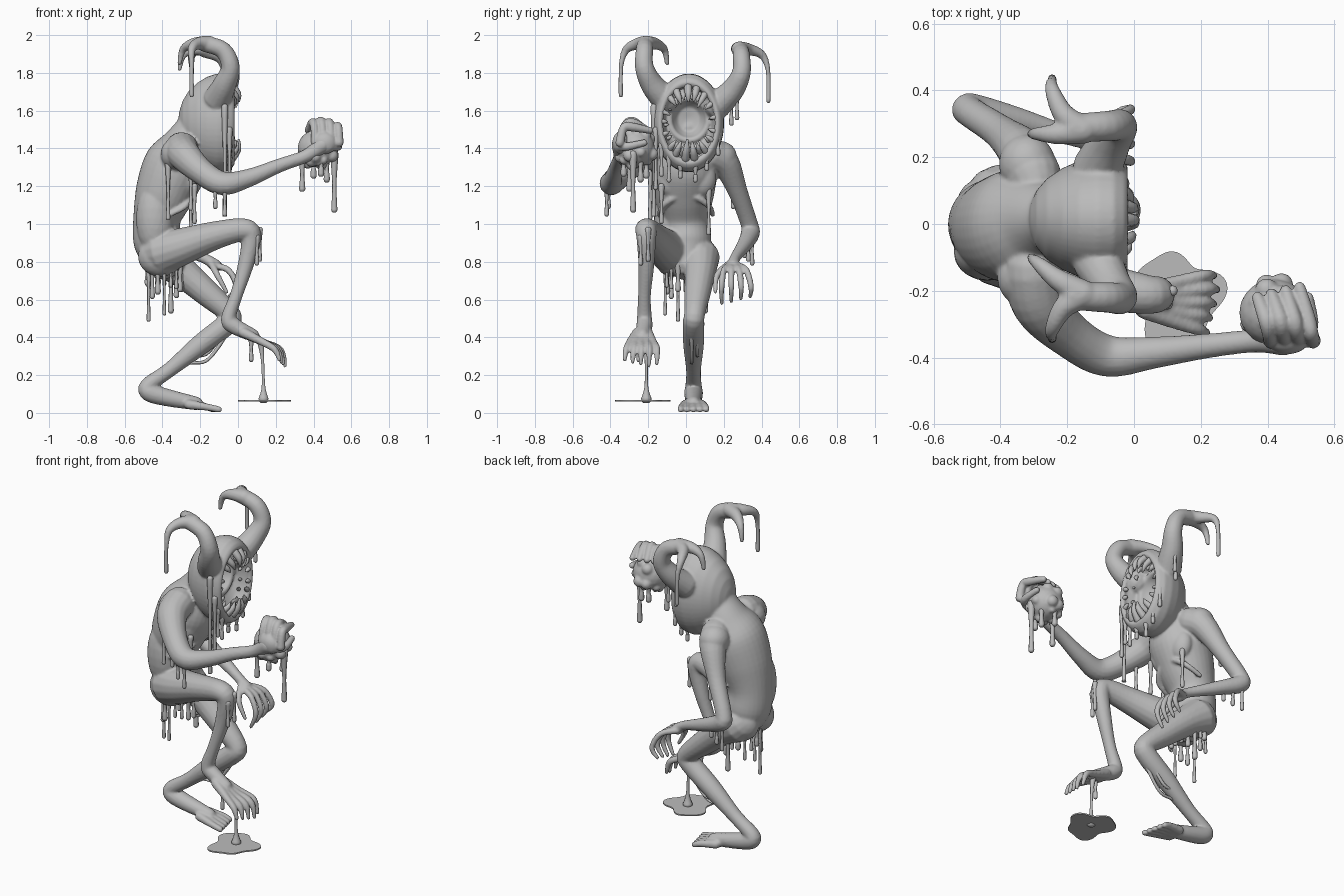
import bpy, bmesh, math, random
from mathutils import Vector, Matrix

random.seed(4)
if "Cube" in bpy.data.objects:
    bpy.data.objects.remove(bpy.data.objects["Cube"])

clay = bpy.data.materials.new("grey_clay")
clay.use_nodes = True
clay.diffuse_color = (0.5, 0.5, 0.5, 1)
clay.node_tree.nodes["Principled BSDF"].inputs["Base Color"].default_value = (0.5, 0.5, 0.5, 1)


def catmull(a, b, c, d, t):
    return 0.5 * (2 * b + (c - a) * t + (2 * a - 5 * b + 4 * c - d) * t * t
                  + (3 * b - a - 3 * c + d) * t ** 3)


def bridge(bm, rings):
    """Skin a list of vertex rings and cap both ends."""
    count = len(rings[0])
    for low, high in zip(rings, rings[1:]):
        for i in range(count):
            j = (i + 1) % count
            bm.faces.new((low[i], low[j], high[j], high[i]))
    bm.faces.new(rings[0][::-1])
    bm.faces.new(rings[-1])


def tube(bm, points, wide=1.0, sides=16, steps=5):
    """Round-ended tube through (x, y, z, radius); wide stretches it sideways."""
    pts = [Vector(p) for p in points]
    pts = [pts[0]] + pts + [pts[-1]]
    path = []
    for k in range(len(pts) - 3):
        path += [catmull(*pts[k:k + 4], s / steps) for s in range(steps)]
    path.append(pts[-1])
    # rounded caps
    for end in (0, -1):
        inner = path[1] if end == 0 else path[-2]
        tip, radius = path[end].xyz, path[end].w
        away = (tip - inner.xyz).normalized() * radius
        extra = [Vector((*(tip + away * f), radius * g)) for f, g in ((.5, .85), (.85, .5))]
        path = extra[::-1] + path if end == 0 else path + extra
    rings, side = [], Vector((0, 1, 0.05))
    for i, p in enumerate(path):
        along = (path[min(i + 1, len(path) - 1)].xyz - path[max(i - 1, 0)].xyz).normalized()
        side = (side - along * side.dot(along)).normalized()
        other = along.cross(side)
        ring = []
        for s in range(sides):
            a = math.tau * s / sides
            ring.append(bm.verts.new(p.xyz + side * (math.cos(a) * p.w * wide) + other * (math.sin(a) * p.w)))
        rings.append(ring)
    bridge(bm, rings)


def ball(bm, centre, radii):
    matrix = Matrix.Translation(centre) @ Matrix.Diagonal((*radii, 1))
    bmesh.ops.create_icosphere(bm, subdivisions=3, radius=1, matrix=matrix)


def finish(bm, name, voxel=0, smoothing=4):
    bmesh.ops.recalc_face_normals(bm, faces=bm.faces)
    mesh = bpy.data.meshes.new(name)
    bm.to_mesh(mesh)
    bm.free()
    mesh.materials.append(clay)
    mesh.shade_smooth()
    obj = bpy.data.objects.new(name, mesh)
    bpy.context.collection.objects.link(obj)
    if voxel:
        remesh = obj.modifiers.new("fuse", "REMESH")
        remesh.mode, remesh.voxel_size, remesh.use_smooth_shade = "VOXEL", voxel, True
        soften = obj.modifiers.new("soften", "SMOOTH")
        soften.factor, soften.iterations = 0.5, smoothing
    return obj


# fused flesh: torso, limbs and head
body = bmesh.new()
tube(body, [(-.38, 0, .8, .1), (-.42, 0, .9, .13), (-.43, -.005, 1.02, .125), (-.39, -.01, 1.16, .155),
            (-.33, -.005, 1.31, .168), (-.28, .01, 1.42, .125), (-.25, .01, 1.5, .09)], wide=1.03, sides=32)
for y in (-.08, .065):
    ball(body, (-.41, y, .83), (.12, .085, .11))
    ball(body, (-.27, y + .01, 1.24), (.06, .085, .1))
ball(body, (-.44, -.085, 1.03), (.1, .085, .2))
# shoulders
ball(body, (-.32, .18, 1.355), (.085, .09, .085))
ball(body, (-.32, -.16, 1.37), (.09, .09, .09))
# vertebrae and the rib arch
for k in range(9):
    ball(body, (-.533 + .0025 * (k - 3) ** 2, -.02, .86 + .052 * k), (.022, .028, .024))
for side in (-1, 1):
    tube(body, [(-.25, side * .01, 1.155, .014), (-.25, side * .07, 1.135, .018), (-.285, side * .125, 1.09, .016),
                (-.36, side * .14, 1.05, .014)], sides=10)

# head: a turned shell with a hollow mouth facing +x, and a rounder throat
outer = [(-.317, .01), (-.31, .045), (-.292, .085), (-.26, .122), (-.215, .152), (-.165, .174), (-.11, .187),
         (-.06, .184), (-.028, .168), (-.015, .152), (-.03, .136), (-.05, .14), (-.09, .127)]
throat = [(-.125, .12), (-.105, .108), (-.112, .09), (-.135, .08), (-.165, .06), (-.175, .01)]
rings = []
for line, stretch, z in ((outer, 1.4, 1.535), (throat, 1.1, 1.555)):
    for x, r in line:
        turn = [math.tau * s / 48 for s in range(48)]
        rings.append([body.verts.new((x, .015 + r * math.cos(a), z + stretch * r * math.sin(a))) for a in turn])
bridge(body, rings)

# arms
tube(body, [(-.3, -.14, 1.4, .09), (-.28, -.24, 1.36, .085), (-.19, -.335, 1.275, .068), (-.08, -.395, 1.215, .063),
            (.06, -.385, 1.245, .048), (.22, -.365, 1.31, .037), (.36, -.35, 1.36, .035), (.45, -.35, 1.42, .045)])
tube(body, [(-.3, .14, 1.37, .085), (-.33, .21, 1.32, .075), (-.4, .275, 1.17, .052), (-.49, .335, 1.0, .046),
            (-.48, .34, .95, .05), (-.35, .31, .89, .04), (-.18, .26, .82, .028), (-.12, .25, .78, .034)])

# hanging claw hand
for k in range(4):
    y = .2 + .04 * k
    tube(body, [(-.13, .23 + .014 * k, .78, .02), (-.05, y, .755, .017), (-.01, y + .012 * (k - 1), .67, .016),
                (-.045, y + .01 * k - .01, .58 + .012 * k, .011)], sides=10)
tube(body, [(-.14, .23, .79, .02), (-.11, .165, .73, .017), (-.06, .155, .64, .011)], sides=10)

# legs
tube(body, [(-.4, -.07, .85, .12), (-.3, -.12, .88, .1), (-.12, -.18, .94, .075), (.03, -.21, .97, .06),
            (.07, -.21, .93, .053), (.04, -.21, .78, .042), (-.01, -.22, .62, .034), (-.05, -.22, .5, .04),
            (-.02, -.22, .46, .043), (.08, -.23, .41, .034)])
tube(body, [(-.4, .07, .82, .11), (-.3, .075, .75, .085), (-.16, .06, .63, .07), (-.04, .045, .52, .055),
            (-.06, .04, .47, .058), (-.2, .04, .36, .055), (-.36, .04, .23, .04), (-.47, .04, .15, .043),
            (-.47, .04, .11, .05), (-.37, .04, .08, .046), (-.22, .04, .05, .036)])
# toes of both feet
for k in range(5):
    spread = (k - 2) * .034
    short = .01 * abs(k - 3)
    tube(body, [(.03, -.23 + spread * .4, .425, .028), (.13, -.235 + spread * .9, .375, .021),
                (.225 - short, -.235 + spread * 1.2, .335, .018), (.25 - short, -.24 + spread * 1.25, .25 + short, .011)], sides=10)
    tube(body, [(-.26, .04 + spread * .6, .045, .027), (-.17, .04 + spread * .9, .032, .02),
                (-.1 - .008 * k, .04 + spread, .018, .017)], sides=10)


# forked, melting horns
def horn(points, left, inner=False):
    if left:
        points = [(x, .04 + 1.15 * (max(-y, .2) if inner else -y), z - .03, r) for x, y, z, r in points]
    tube(body, points)


for left in (False, True):
    horn([(-.11, -.11, 1.66, .075), (-.07, -.18, 1.74, .062), (-.04, -.22, 1.83, .05), (-.08, -.22, 1.92, .046),
          (-.18, -.215, 1.955, .043)], left)
    horn([(-.15, -.21, 1.955, .042), (-.21, -.25, 1.955, .033), (-.245, -.315, 1.925, .022),
          (-.245, -.343, 1.84, .013), (-.245, -.345, 1.68, .013)], left)
    horn([(-.15, -.21, 1.955, .042), (-.23, -.165, 1.955, .032), (-.29, -.115, 1.925, .02), (-.31, -.1, 1.85, .012)], left, True)
finish(body, "body", voxel=0.0075)

# lumpy ball gripped by the right hand
lump = bmesh.new()
ball(lump, (.42, -.265, 1.4), (.105, .1, .1))
for k in range(22):
    d = Vector([random.gauss(0, 1) for axis in range(3)]).normalized()
    ball(lump, Vector((.42, -.265, 1.395)) + d * .09, [random.uniform(.02, .035)] * 3)
finish(lump, "held_lump", voxel=0.007, smoothing=3)
grip = bmesh.new()
ball(grip, (.46, -.345, 1.43), (.065, .045, .06))
for k in range(4):
    x = .4 + .042 * k
    tube(grip, [(x + .01, -.35, 1.43, .024), (x + .005, -.33, 1.51, .022), (x - .005, -.285, 1.545 - .008 * (k - 1) ** 2, .024),
                (x - .03, -.22 + .01 * k, 1.495, .018)], sides=12)
tube(grip, [(.48, -.36, 1.41, .025), (.53, -.31, 1.41, .022), (.52, -.22, 1.43, .018)], sides=12)
finish(grip, "gripping_fingers", voxel=0.006, smoothing=3)

# teeth: long fangs above and below, short ones at the sides and deeper in
teeth = bmesh.new()
for count, radius, x, length, size in ((17, .138, -.035, .085, .021), (15, .124, -.08, .05, .015)):
    for k in range(count):
        a = math.tau * (k + .5) / count + random.uniform(-.07, .07)
        out = Vector((0, math.cos(a), 1.4 * math.sin(a)))
        tall = abs(math.sin(a)) ** 2
        root = Vector((x, .015, 1.535)) + out * radius
        long = length * (.35 + .7 * tall) * random.uniform(.8, 1.15)
        width = size * (.65 + .4 * tall)
        mid = root - out.normalized() * long * .5 + Vector((.035 * tall, 0, 0))
        tip = root - out.normalized() * long + Vector((.04 * tall, 0, 0))
        tube(teeth, [(*root, width), (*mid, width * .8), (*tip, width * .3)], sides=8, steps=3)
finish(teeth, "teeth")

# hanging slime
slime = bmesh.new()


def drip(x, y, top, bottom, r=.011):
    mid = (top + bottom) / 2
    tube(slime, [(x, y, top, r * 1.5), (x, y, mid, r * .75), (x, y, bottom + .04, r), (x, y, bottom + r, r * 1.1)], sides=8, steps=4)


for k in range(16):
    a = math.tau * k / 16
    drip(-.39 + .09 * math.cos(a), .11 * math.sin(a), .8, random.uniform(.47, .68), random.uniform(.009, .015))
# under the face rim
for y, top, bottom in ((-.16, 1.5, 1.18), (-.13, 1.42, 1.25), (-.09, 1.36, 1.22), (-.03, 1.31, 1.24),
                       (.05, 1.31, 1.22), (.11, 1.36, 1.28), (.17, 1.48, 1.36)):
    drip(-.045, y, top, bottom)
drip(-.07, -.17, 1.62, 1.03, .012)
# forehead, chest, shoulders, elbows and knee
for x, y, top, bottom in ((-.1, .24, 1.68, 1.52), (-.07, .27, 1.7, 1.55), (-.23, -.13, 1.2, 1.0), (-.25, .12, 1.18, .94),
                          (-.37, -.19, 1.32, 1.02), (-.25, -.28, 1.3, 1.07), (-.07, -.42, 1.2, 1.04), (-.12, -.41, 1.2, 1.08),
                          (-.49, .35, .96, .78), (-.44, .33, .92, .8), (-.39, .31, .9, .82), (.115, -.2, .97, .8),
                          (.1, -.24, .93, .78), (-.42, .25, 1.2, 1.08)):
    drip(x, y, top, bottom)
# held lump
for x, y, bottom in ((.34, -.3, 1.17), (.47, -.24, 1.22), (.4, -.21, 1.24), (.44, -.33, 1.25), (.51, -.28, 1.06)):
    drip(x, y, 1.37, bottom, .015)
# slack strands between the left knee and shin
for low, y in ((.265, .03), (.3, .06)):
    tube(slime, [(-.05, y, .45, .016), (-.1, y, low + .09, .01), (-.17, y, low + .01, .009), (-.25, y, low, .009),
                 (-.33, y, .255, .014)], sides=8)
# column falling from the foot to the puddle
tube(slime, [(.12, -.21, .38, .02), (.13, -.21, .28, .009), (.135, -.21, .14, .01), (.135, -.21, .075, .028)], sides=10)
drip(.07, -.25, .4, .27)
finish(slime, "slime_drips")

# puddle
puddle = bmesh.new()
rim = []
for k in range(64):
    a = math.tau * k / 64
    r = .125 + .018 * math.sin(3 * a + 1) + .012 * math.sin(5 * a)
    rim.append((.13 + r * math.cos(a), -.225 + 1.1 * r * math.sin(a)))
bridge(puddle, [[puddle.verts.new((x, y, z)) for x, y in rim] for z in (.06, .068)])
finish(puddle, "puddle").data.shade_flat()
